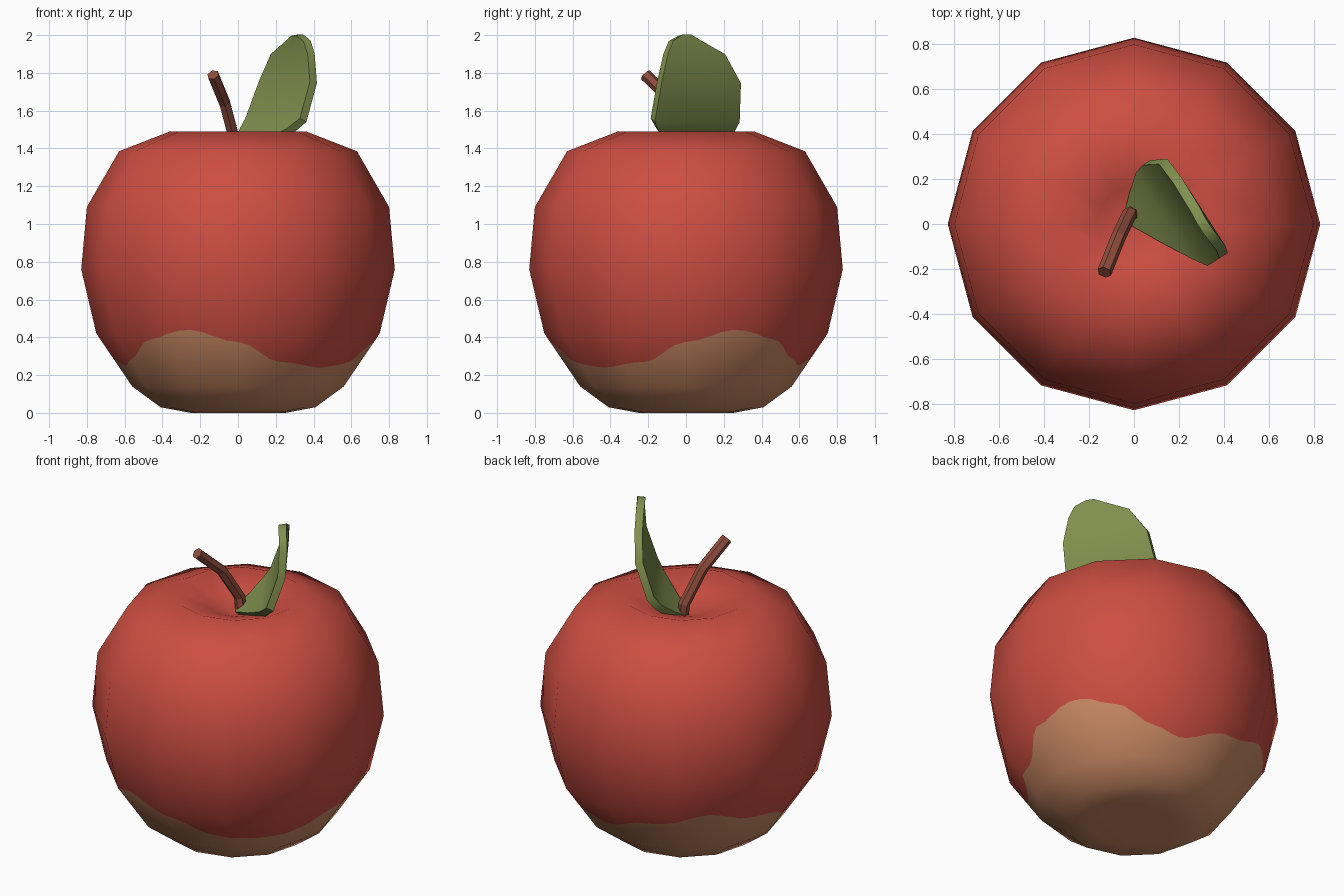
import bpy, bmesh, math
from mathutils import Vector

if "Cube" in bpy.data.objects:
    bpy.data.objects.remove(bpy.data.objects["Cube"])


def material(name, rgb):
    m = bpy.data.materials.new(name)
    m.diffuse_color = (*rgb, 1)
    m.use_nodes = True
    m.node_tree.nodes["Principled BSDF"].inputs["Base Color"].default_value = m.diffuse_color
    return m


red = material("red skin", (0.61, 0.076, 0.054))
tan = material("tan base", (0.61, 0.26, 0.13))
green = material("leaf green", (0.22, 0.28, 0.077))
brown = material("stem brown", (0.28, 0.076, 0.047))


def add_object(name, bm, mats):
    me = bpy.data.meshes.new(name)
    bm.to_mesh(me)
    bm.free()
    ob = bpy.data.objects.new(name, me)
    bpy.context.collection.objects.link(ob)
    for m in mats:
        me.materials.append(m)
    return ob


# Wavy height of the tan base, mirrored about the front-right diagonal
WAVE = [(0, .24), (25, .27), (45, .375), (66, .44), (86, .39), (106, .28),
        (120, .25), (150, .35), (181, .44)]


def wave(deg):
    d = abs((deg + 45 + 180) % 360 - 180)
    for (a, za), (b, zb) in zip(WAVE, WAVE[1:]):
        if a <= d <= b:
            t = (d - a) / (b - a)
            return za + (zb - za) * t * t * (3 - 2 * t)


# Apple body: 12-sided lathe
SIDES = 12
PROFILE = [(.25, 0), (.41, .03), (.56, .14), (.75, .42), (.83, .76),
           (.80, 1.09), (.63, 1.385), (.36, 1.49), (.17, 1.425)]
bm = bmesh.new()
rings = [[bm.verts.new((r * math.cos(2 * math.pi * i / SIDES),
                        r * math.sin(2 * math.pi * i / SIDES), z))
          for i in range(SIDES)] for r, z in PROFILE]
low = bm.verts.new((0, 0, .05))
high = bm.verts.new((0, 0, 1.36))
for i in range(SIDES):
    j = (i + 1) % SIDES
    for a, b in zip(rings, rings[1:]):
        bm.faces.new((a[i], a[j], b[j], b[i]))
    bm.faces.new((low, rings[0][j], rings[0][i]))
    bm.faces.new((high, rings[-1][i], rings[-1][j]))
bm.normal_update()

# Keep the smooth normals so that the colour cut does not change the shading
layer = bm.verts.layers.float_vector.new("kept")
for v in bm.verts:
    v[layer] = v.normal


def cut(faces, co, no):
    geom = set(faces)
    for f in faces:
        geom.update(f.edges)
        geom.update(f.verts)
    bmesh.ops.bisect_plane(bm, geom=list(geom), dist=1e-5, plane_co=co, plane_no=no)


def band():
    return [f for f in bm.faces if .14 < f.calc_center_median().z < .76]


def azimuth(f):
    c = f.calc_center_median()
    return math.degrees(math.atan2(c.y, c.x)) % 360


# Split the band into narrow columns, then cut each along the wave
STEP = 5
for k in range(0, 180, STEP):
    a = math.radians(k)
    cut(band(), (0, 0, 0), (-math.sin(a), math.cos(a), 0))
for k in range(0, 360, STEP):
    a = math.radians(k + STEP / 2)
    z0, z1 = wave(k), wave(k + STEP)
    radial = Vector((math.cos(a), math.sin(a), 0))
    along = Vector((-math.sin(a), math.cos(a), 0)) * (.68 * math.radians(STEP))
    along.z = z1 - z0
    cut([f for f in band() if k < azimuth(f) < k + STEP],
        (0, 0, (z0 + z1) / 2), radial.cross(along).normalized())
for f in bm.faces:
    f.smooth = True
    f.material_index = int(f.calc_center_median().z < wave(azimuth(f)))
kept = [Vector(v[layer]).normalized() for v in bm.verts]
bm.verts.layers.float_vector.remove(layer)
apple = add_object("apple_body", bm, [red, tan])
apple.data.normals_split_custom_set_from_vertices(kept)

# Stem: bent six-sided rod
cu = bpy.data.curves.new("stem", 'CURVE')
cu.dimensions = '3D'
cu.bevel_depth = .033
cu.bevel_resolution = 1
cu.use_fill_caps = True
path = [(-.005, .045, 1.33), (-.02, .045, 1.45), (-.07, -.06, 1.64), (-.132, -.215, 1.79)]
sp = cu.splines.new('POLY')
sp.points.add(len(path) - 1)
for p, co in zip(sp.points, path):
    p.co = (*co, 1)
sp.use_smooth = False
cu.materials.append(brown)
stem = bpy.data.objects.new("stem", cu)
bpy.context.collection.objects.link(stem)

# Leaf: rows of (height, outward offset, left edge, right edge), thickened
ROWS = [(1.36, 0, -.06, .0), (1.42, .075, -.13, .14), (1.49, .15, -.19, .27),
        (1.55, .195, -.20, .335), (1.75, .26, -.165, .335),
        (1.90, .268, -.06, .30), (1.97, .265, .09, .265), (2.0, .26, .15, .20)]
OUT, SIDE = Vector((.84, .54, 0)), Vector((.54, -.84, 0))
bm = bmesh.new()
rows = []
for z, u, left, right in ROWS:
    rows.append([bm.verts.new(OUT * u + SIDE * (left + (right - left) * t) + Vector((0, 0, z)))
                 for t in (0, .5, 1)])
for a, b in zip(rows, rows[1:]):
    for i in range(2):
        bm.faces.new((a[i], a[i + 1], b[i + 1], b[i]))
leaf = add_object("leaf", bm, [green])
mod = leaf.modifiers.new("thickness", 'SOLIDIFY')
mod.thickness = .045
mod.offset = 0

# Make stem and leaf plain meshes, then smooth the leaf
bpy.ops.object.select_all(action='DESELECT')
for ob in (stem, leaf):
    ob.select_set(True)
bpy.context.view_layer.objects.active = leaf
bpy.ops.object.convert(target='MESH')
bpy.ops.object.select_all(action='DESELECT')
leaf.select_set(True)
bpy.context.view_layer.objects.active = leaf
bpy.ops.object.shade_smooth_by_angle(angle=math.radians(40))
